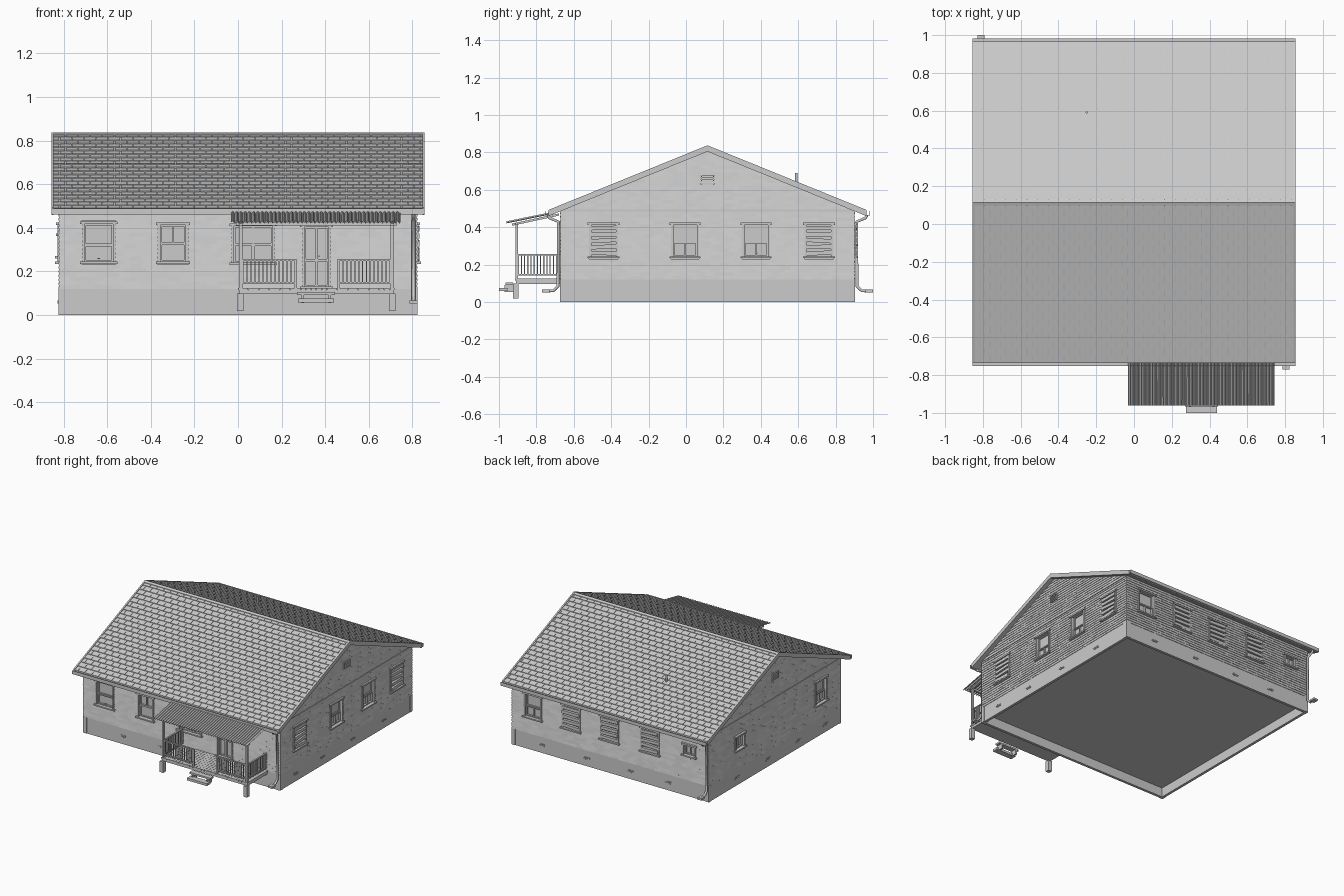
import bpy, bmesh, math, random

if "Cube" in bpy.data.objects:
    bpy.data.objects.remove(bpy.data.objects["Cube"])
random.seed(4)
X, Y0, Y1, YC = 0.82, -0.67, 0.90, 0.115      # wall extents and ridge line
RIDGE, SLOPE = 0.835, 0.406                   # roof peak and pitch
SKIRT = 0.12

# wall-space mapping: u along the wall, d outwards, z up
WALL = {
    "front": lambda u, d, z: (u, Y0 - d, z),
    "back": lambda u, d, z: (u, Y1 + d, z),
    "right": lambda u, d, z: (X + d, u, z),
    "left": lambda u, d, z: (-X - d, u, z),
}
world = lambda x, y, z: (x, y, z)


def finish(bm, name):
    bmesh.ops.recalc_face_normals(bm, faces=bm.faces)
    me = bpy.data.meshes.new(name)
    bm.to_mesh(me)
    bm.free()
    ob = bpy.data.objects.new(name, me)
    bpy.context.collection.objects.link(ob)
    return ob


def hexa(bm, pts):
    v = [bm.verts.new(p) for p in pts]        # 4 bottom, then 4 top
    for f in ((3, 2, 1, 0), (4, 5, 6, 7), (0, 1, 5, 4), (1, 2, 6, 5), (2, 3, 7, 6), (3, 0, 4, 7)):
        bm.faces.new([v[i] for i in f])


def box(bm, f, a0, a1, b0, b1, z0, z1, tilt=0):
    m = (a0 + a1) / 2
    hexa(bm, [f(a, b, z + tilt * (a - m)) for z in (z0, z1)
              for a, b in ((a0, b0), (a1, b0), (a1, b1), (a0, b1))])


def prism(name, yz, x0, x1):
    bm = bmesh.new()
    ends = [[bm.verts.new((x, y, z)) for y, z in yz] for x in (x0, x1)]
    n = len(yz)
    for e in ends:
        bm.faces.new(e)
    for i in range(n):
        j = (i + 1) % n
        bm.faces.new((ends[0][i], ends[0][j], ends[1][j], ends[1][i]))
    return finish(bm, name)


def pipe(name, pts, r):
    cu = bpy.data.curves.new(name, "CURVE")
    cu.dimensions = "3D"
    cu.bevel_depth, cu.bevel_resolution, cu.use_fill_caps = r, 1, True
    sp = cu.splines.new("POLY")
    sp.points.add(len(pts) - 1)
    for p, c in zip(sp.points, pts):
        p.co = (*c, 1)
    bpy.context.collection.objects.link(bpy.data.objects.new(name, cu))


# openings: centre, width, bottom, top, style
OPEN = {
    "front": [(-0.638, .155, .235, .43, "low"), (-0.298, .14, .235, .425, "high"),
              (0.07, .20, .23, .42, "pair"), (0.36, .135, SKIRT, .415, "door")],
    "right": [(-.44, .155, .235, .425, "board"), (-.005, .15, .235, .425, "low"),
              (.375, .15, .235, .425, "low"), (.71, .155, .235, .425, "board")],
    "back": [(.643, .15, .235, .425, "low"), (.324, .155, .235, .425, "board"), (.004, .155, .235, .425, "board"),
             (-.332, .155, .235, .425, "board"), (-.66, .11, .30, .395, "small")],
    "left": [(.534, .12, .26, .375, "small"), (-.43, .14, .235, .425, "low")],
}

# inner core behind the siding; its face serves as the glazing plane
t = 0.02
prism("house_core", [(Y0 + t, .07), (Y1 - t, .07), (Y1 - t, .50), (YC, .815), (Y0 + t, .50)], -X + t, X - t)

# open-bottomed foundation skirt with corner blocks
bm = bmesh.new()
for side, f in WALL.items():
    a, b = (-X, X) if side in ("front", "back") else (Y0, Y1)
    box(bm, f, a, b, -t, 0, 0, SKIRT)
    for c in (a + .015, b - .015):
        box(bm, f, c - .015, c + .015, -.005, .003, 0, SKIRT)
finish(bm, "foundation_skirt")

# exposed brick patches on the foundation
bm = bmesh.new()
for side, f in WALL.items():
    for c in (-.5, -.18, .18, .55):
        for du, dz in ((0, 0), (.022, 0), (-.011, .010), (.012, .010)):
            box(bm, f, c + du, c + du + .02, -.002, .004, .05 + dz, .058 + dz)
finish(bm, "foundation_bricks")


def siding(side):
    """Shingled rows, clipped to the openings and the gable slope."""
    bm, f = bmesh.new(), WALL[side]
    gable = side in ("left", "right")
    lo, hi = (Y0, Y1) if gable else (-X, X)
    mid, half = (lo + hi) / 2, (hi - lo) / 2
    h, w = 0.0185, 0.05
    for r in range(38 if gable else 21):
        z0 = SKIRT + r * h
        z1, zm = z0 + h, z0 + h / 2
        lim = lambda z: max(0.001, min(half, (RIDGE - .012 - z) / SLOPE))
        holes = [(c - ow / 2, c + ow / 2) for c, ow, b, tp, _ in OPEN[side] if b < zm < tp]
        cuts = {lo, hi} | {e for o in holes for e in o}
        u = lo + (w / 2 if r % 2 else w)
        while u < hi:
            cuts.add(u)
            u += w
        cuts = sorted(cuts)
        for a, b in zip(cuts, cuts[1:]):
            if any(o[0] < (a + b) / 2 < o[1] for o in holes):
                continue
            cl = lambda u, z: max(mid - lim(z), min(mid + lim(z), u))
            if cl(b, z0) - cl(a, z0) < 1e-4:
                continue
            d = random.uniform(.002, .004)
            hexa(bm, [f(cl(a, z0), -t, z0), f(cl(b, z0), -t, z0), f(cl(b, z0), d, z0), f(cl(a, z0), d, z0),
                      f(cl(a, z1), -t, z1), f(cl(b, z1), -t, z1), f(cl(b, z1), 0, z1), f(cl(a, z1), 0, z1)])
    finish(bm, side + "_siding")


def opening(side, i, c, w, z0, z1, style):
    """Casing, sill and sash, boards or door leaves."""
    bm, f = bmesh.new(), WALL[side]
    a, b, k = c - w / 2, c + w / 2, .012
    for p in (a, b - k):
        box(bm, f, p, p + k, -t, .008, z0, z1)
    box(bm, f, a - .008, b + .008, -t, .014, z1 - k, z1)
    box(bm, f, a - .008, b + .008, -t, .018, z0, z0 + .010)
    a, b, z0, z1 = a + k, b - k, z0 + .010, z1 - k
    zm = (z0 + z1) / 2

    def sash(a, b, z0, z1, d, bars=0, e=.007):
        for p in (a, b - e):
            box(bm, f, p, p + e, -t, d, z0, z1)
        for z in (z0, z1 - e):
            box(bm, f, a, b, -t, d, z, z + e)
        for n in range(bars):
            p = a + (b - a) * (n + 1) / (bars + 1)
            box(bm, f, p - .003, p + .003, -t, d - .002, z0, z1)

    if style == "board":
        n = 5
        for j in range(n):
            z = z0 + (z1 - z0) * (j + .5) / n
            e = random.uniform(0, .008)
            box(bm, f, a - e, b + e, -.008, .012, z - .011, z + .011, random.uniform(-.07, .07))
    elif style == "door":
        sash(a, c, z0, z1, -.008)
        sash(c, b, z0, z1, -.004)
        box(bm, f, a, c, -t, -.010, zm - .02, zm - .01)
        box(bm, f, c, b, -t, -.006, zm - .02, zm - .01)
        box(bm, f, c + .008, c + .014, -t, .006, zm, zm + .006)
    elif style == "small":
        sash(a, b, z0, z1, -.008, 1)
    elif style == "pair":
        sash(a, c, z0, zm, -.006)
        sash(c, b, z0, zm, -.006)
        sash(a, b, zm, z1, -.012, 1)
    elif style == "high":
        sash(a, b, zm, z1, -.006, 1)
        sash(a, b, z0, zm, -.012)
    else:
        sash(a, b, z0, zm - .01, -.006, side != "front")
        sash(a, b, zm - .01, z1, -.012)
        box(bm, f, c - .006, c + .006, -.012, -.002, z0 + .012, z0 + .017)
    finish(bm, f"{side}_{'door' if style == 'door' else 'window'}_{i + 1}")


for side in WALL:
    siding(side)
    for i, o in enumerate(OPEN[side]):
        opening(side, i, *o)

# gable trim boards and attic vents
for side in ("left", "right"):
    bm, f = bmesh.new(), WALL[side]
    box(bm, f, Y0, Y1, -.01, .006, .485, .494)
    for u in (YC - .035, YC + .029):
        box(bm, f, u, u + .006, -.01, .010, .63, .68)
    for j in range(5):
        box(bm, f, YC - .037, YC + .037, -.01, .009, .63 + j * .011, .636 + j * .011)
    finish(bm, side + "_gable_vent_and_trim")

# roof slab, rake boards and ridge cap
E = 0.85                                       # horizontal run from ridge to eave
roof = lambda top, bot, run: [(YC + s * run, RIDGE + top - abs(s) * run * SLOPE) for s in (-1, 0, 1)] + \
                             [(YC + s * run, RIDGE + bot - abs(s) * run * SLOPE) for s in (1, 0, -1)]
prism("roof_slab", roof(-.006, -.028, E), -.85, .85)
prism("ridge_cap", roof(.002, -.01, .018), -.85, .85)
for s, n in ((-1, "left"), (1, "right")):
    prism(n + "_rake_boards", roof(.003, -.030, E), s * .845, s * .856)

# staggered roof shingles
bm = bmesh.new()
rows, tw = 22, .056
for s in (-1, 1):
    for r in range(rows):
        r0, r1 = E * r / rows, E * (r + 1) / rows
        x = -.845 - (tw / 2 if r % 2 else 0)
        while x < .845:
            a, b = max(x, -.845), min(x + tw - .003, .845)
            if b - a > .004:
                hexa(bm, [(px, YC + s * p, RIDGE - p * SLOPE + dz)
                          for dz0, dz1 in ((-.007, -.007), (-.004, 0))
                          for px, p, dz in ((a, r0, dz0), (b, r0, dz0), (b, r1, dz1), (a, r1, dz1))])
            x += tw
finish(bm, "roof_shingles")

# gutters and downspouts
bm = bmesh.new()
for y, s in ((YC - E, -1), (YC + E, 1)):
    for a, b, z0, z1 in ((0, .018, .462, .466), (.015, .018, .462, .488), (-.003, 0, .462, .49)):
        box(bm, world, -.855, .855, y + s * a, y + s * b, z0, z1)
finish(bm, "gutters")
for n, x, s, w in (("front", .805, -1, Y0), ("back", -.81, 1, Y1)):
    pipe(n + "_downspout", [(x, w + s * .068, .465), (x, w + s * .06, .45), (x, w + s * .014, .43),
                            (x, w + s * .014, .085), (x, w + s * .04, .06), (x, w + s * .095, .06)], .009)
    bm = bmesh.new()
    box(bm, world, x - .018, x + .018, w + s * .06, w + s * .10, .052, .066)
    finish(bm, n + "_downspout_foot")

pipe("roof_vent_pipe", [(-.25, .59, .60), (-.25, .59, .69)], .007)

# porch deck: planks, rim and legs
bm = bmesh.new()
for i in range(30):
    box(bm, world, i * .024, i * .024 + .0225, -.915, Y0, .115, .125)
box(bm, world, .004, .716, -.91, Y0, .098, .115)
finish(bm, "porch_deck")
bm = bmesh.new()
for x in (-.005, .692):
    box(bm, world, x, x + .03, -.925, -.895, .018, .10)
finish(bm, "porch_legs")

# porch posts and roof beams
bm = bmesh.new()
for x in (.005, .70):
    box(bm, world, x, x + .015, -.912, -.897, .125, .42)
    hexa(bm, [(x + p, y, z) for o in (0, .012) for p, y, z in
              ((0, -.93, .408 + o), (.015, -.93, .408 + o), (.015, -.68, .462 + o), (0, -.68, .462 + o))])
box(bm, world, -.01, .73, -.912, -.897, .411, .426)
finish(bm, "porch_posts_and_beams")

# porch railings with balusters
bm = bmesh.new()
swap = lambda a, b, z: (b, a, z)
for f, a, b, m in ((world, .02, .265, -.905), (world, .46, .70, -.905),
                   (swap, -.90, -.672, .0125), (swap, -.90, -.672, .7075)):
    for z in (.143, .248):
        box(bm, f, a, b, m - .006, m + .006, z, z + .008)
    n = 13
    for i in range(n + 1):
        p = a + .003 + (b - a - .006) * i / n
        box(bm, f, p - .003, p + .003, m - .003, m + .003, .146, .25)
for x in (.265, .46):
    box(bm, world, x - .006, x + .006, -.911, -.899, .125, .255)
finish(bm, "porch_railings")

# corrugated porch roof
bm = bmesh.new()
n, per = 40, 6
line = [[bm.verts.new((-.03 + .775 * i / (n * per), y, z + .005 * math.sin(math.tau * i / per)))
         for i in range(n * per + 1)] for y, z in ((-.96, .425), (-.70, .478))]
for i in range(n * per):
    bm.faces.new((line[0][i], line[0][i + 1], line[1][i + 1], line[1][i]))
mod = finish(bm, "porch_roof").modifiers.new("thickness", "SOLIDIFY")
mod.thickness = .003

# porch steps
bm = bmesh.new()
box(bm, world, .27, .445, -.965, -.925, .092, .105)
box(bm, world, .275, .44, -1.0, -.955, .058, .076)
for x in (.29, .415):
    box(bm, world, x, x + .012, -.97, -.92, .055, .092)
finish(bm, "porch_steps")
